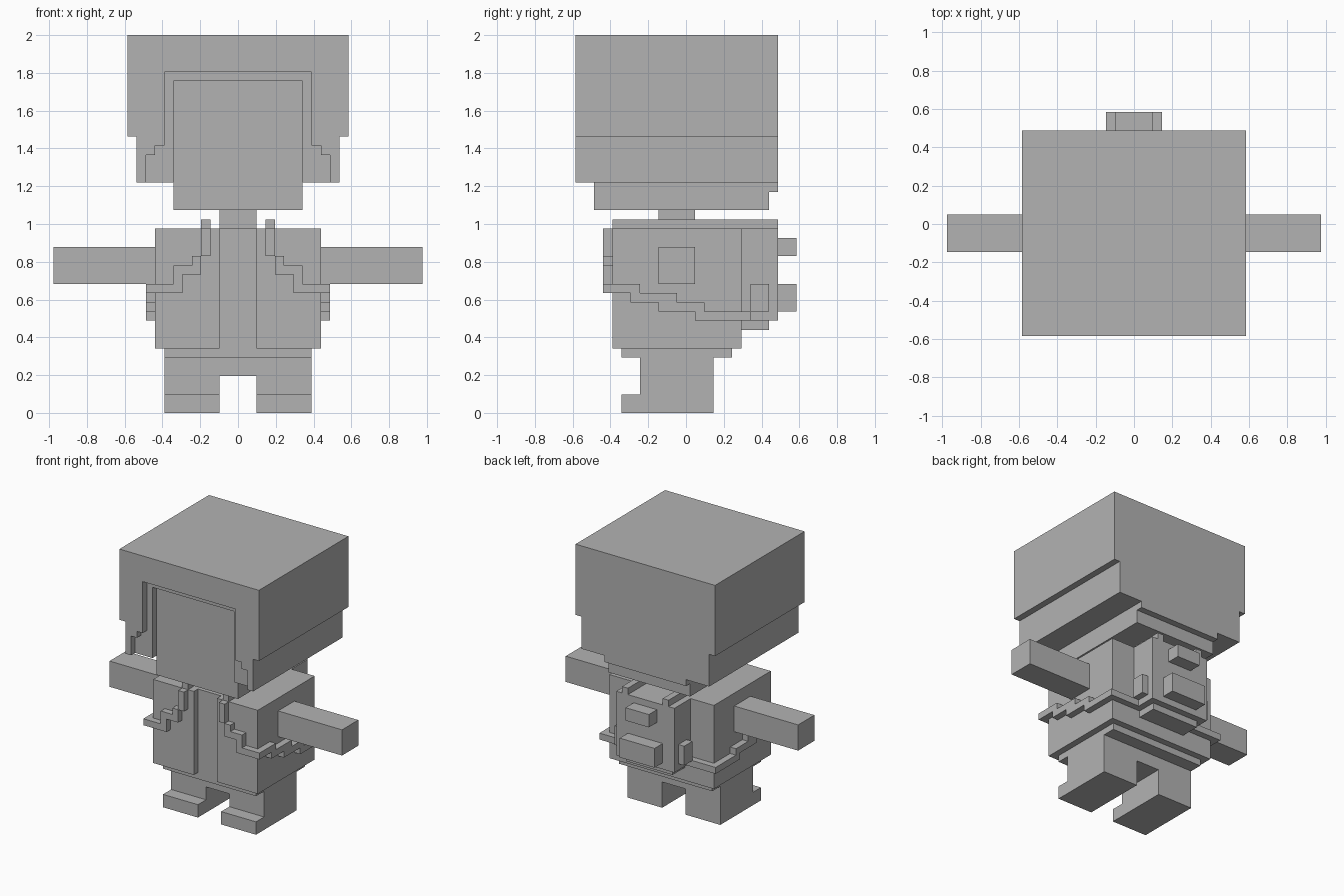
import bpy
import bmesh
from mathutils import Vector

cube = bpy.data.objects.get("Cube")
if cube:
    bpy.data.objects.remove(cube, do_unlink=True)

U = 2 / 41  # one block of the model's cubic grid

grey = bpy.data.materials.new("plain grey")
grey.use_nodes = True
colour = (0.45, 0.45, 0.45, 1)
grey.diffuse_color = colour
grey.node_tree.nodes["Principled BSDF"].inputs["Base Color"].default_value = colour


def blocks(name, *boxes):
    """One object made of boxes given as (x0, x1, y0, y1, z0, z1) in grid blocks."""
    bm = bmesh.new()
    for x0, x1, y0, y1, z0, z1 in boxes:
        size = Vector((x1 - x0, y1 - y0, z1 - z0))
        centre = Vector((x0 + x1, y0 + y1, z0 + z1)) / 2
        for v in bmesh.ops.create_cube(bm, size=1)["verts"]:
            v.co = (v.co * size + centre) * U
    mesh = bpy.data.meshes.new(name)
    bm.to_mesh(mesh)
    bm.free()
    mesh.materials.append(grey)
    obj = bpy.data.objects.new(name, mesh)
    bpy.context.collection.objects.link(obj)
    return obj


def pair(name, *boxes):
    """Boxes on the left side, mirrored to the right."""
    obj = blocks(name, *boxes)
    obj.modifiers.new("mirror", "MIRROR").use_clip = False
    return obj


# Legs with feet, crotch and hips
pair("legs", (2, 8, -5, 3, 0, 6))
pair("feet", (2, 8, -7, -5, 0, 2))
blocks("crotch", (-2, 2, -5, 3, 4, 6))
blocks("hips", (-8, 8, -7, 5, 6, 7))

# Torso, open jacket fronts, arms and neck
blocks("torso", (-9, 9, -7, 6, 7, 20))
pair("jacket_fronts", (2, 9, -8, -7, 7, 20))
pair("arms", (9, 20, -3, 1, 14, 18))
blocks("neck", (-2, 2, -3, 1, 20, 22))

# Straps: over the shoulder, stepping down the chest, then round the sides
pair("shoulder_straps", (3, 4, -8, 10, 20, 21))
chest_steps = [(3, 4, 17, 20), (4, 5, 16, 17), (4, 7, 15, 16), (6, 7, 14, 15), (6, 10, 13, 14)]
pair("chest_straps", *[(x0, x1, -9, -8, z0, z1) for x0, x1, z0, z1 in chest_steps])
side_steps = [(-8, -5, 13), (-6, -1, 12), (-3, 2, 11), (1, 7, 10)]
pair("side_straps", *[(9, 10, y0, y1, z, z + 1) for y0, y1, z in side_steps])
blocks("back_strap", (-9, 9, 6, 7, 10, 11))

# Backpack with pockets
blocks("backpack", (-5, 5, 6, 10, 10, 20))
blocks("backpack_base", (-4, 4, 6, 9, 9, 10))
blocks("upper_pocket", (-2, 2, 10, 12, 17, 19))
blocks("lower_pocket", (-3, 3, 10, 12, 11, 14))
pair("side_pockets", (5, 6, 7, 9, 11, 14))

# Head and face
blocks("face", (-7, 7, -10, 9, 22, 36))
blocks("nape", (-7, 7, 9, 10, 24, 25))

# Hair: solid cap, inner rim, and outer rim with a stepped opening
blocks("hair_cap", (-12, 12, -10, 10, 30, 41), (-11, 11, -10, 10, 25, 30))
blocks("inner_fringe", (-12, 12, -11, -10, 36, 41))
pair("inner_hair_rim", (7, 12, -11, -10, 30, 36), (7, 11, -11, -10, 25, 30))
blocks("outer_fringe", (-12, 12, -12, -11, 37, 41))
rim_steps = [(8, 12, 30, 37), (8, 11, 29, 30), (9, 11, 28, 29), (10, 11, 25, 28)]
pair("outer_hair_rim", *[(x0, x1, -12, -11, z0, z1) for x0, x1, z0, z1 in rim_steps])
